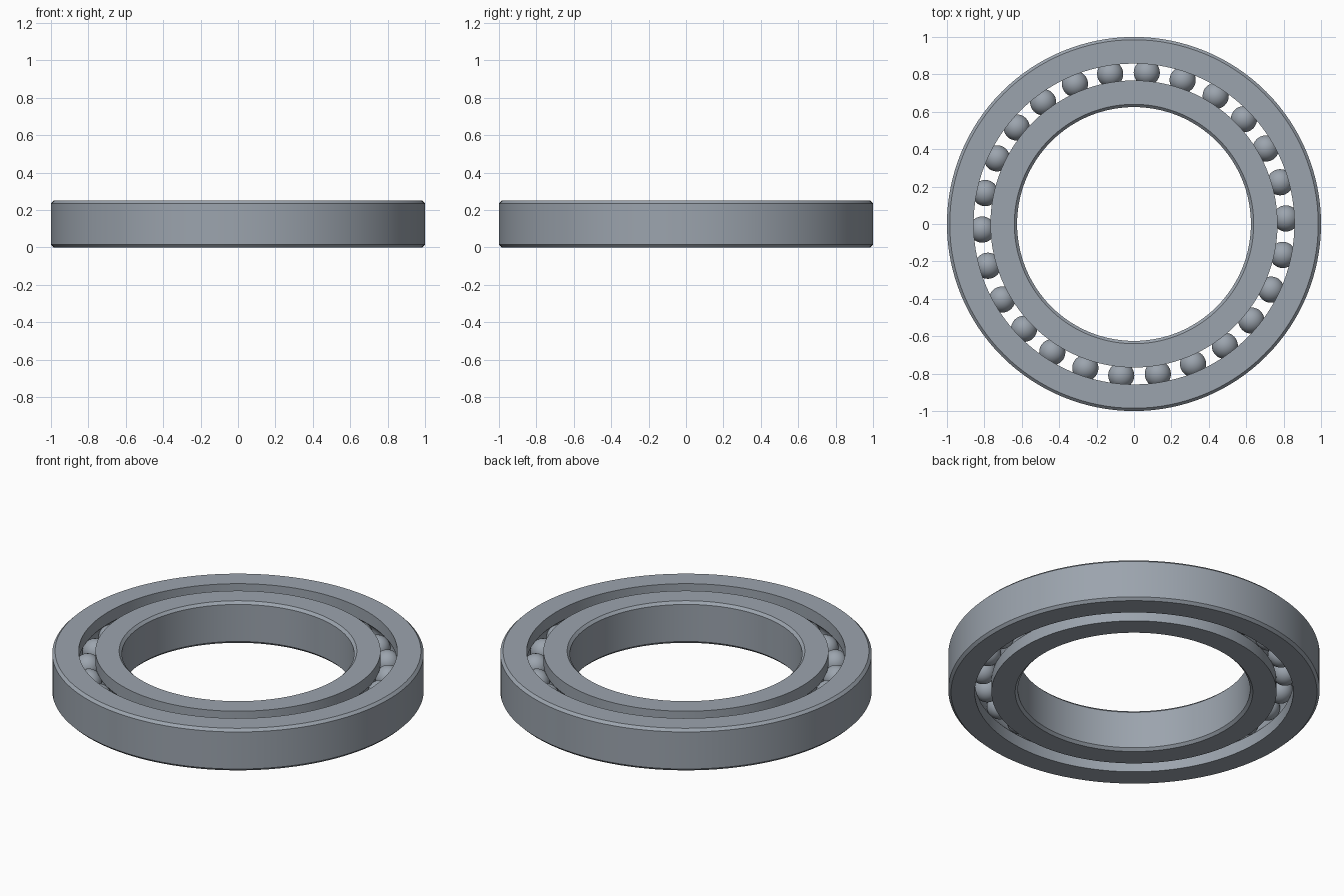
import bpy
import bmesh
from math import acos, cos, sin, pi, radians
from mathutils import Matrix

WIDTH = 0.25          # axial width of both rings
MID = WIDTH / 2
PITCH = 0.8125        # radius of the circle of ball centres
BALL = 0.07
GROOVE = 0.0705       # raceway radius, a hair larger than the balls
GAP = 0.045           # from the pitch circle to each ring wall
CHAMFER = 0.015
BALL_COUNT = 26
FIRST_ANGLE = radians(2.1)
SEGMENTS = 128

if "Cube" in bpy.data.objects:
    bpy.data.objects.remove(bpy.data.objects["Cube"], do_unlink=True)

steel = bpy.data.materials.new("steel grey")
steel.use_nodes = True
colour = (0.33, 0.37, 0.42, 1)
steel.diffuse_color = colour
steel.node_tree.nodes["Principled BSDF"].inputs["Base Color"].default_value = colour


def finish(bm, name):
    """Turn a bmesh into a smooth shaded steel object with sharp edges kept."""
    bmesh.ops.recalc_face_normals(bm, faces=bm.faces)
    mesh = bpy.data.meshes.new(name)
    bm.to_mesh(mesh)
    bm.free()
    mesh.materials.append(steel)
    obj = bpy.data.objects.new(name, mesh)
    bpy.context.collection.objects.link(obj)
    bpy.ops.object.select_all(action='DESELECT')
    obj.select_set(True)
    bpy.context.view_layer.objects.active = obj
    bpy.ops.object.shade_smooth_by_angle(angle=radians(30))
    return obj


def ring(name, plain_radius, side):
    """Lathe a race; side is +1 outside the balls, -1 inside them."""
    wall = PITCH + side * GAP
    edge = plain_radius - side * CHAMFER
    # chamfered plain side, then the wall with its round raceway
    profile = [(wall, 0), (edge, 0), (plain_radius, CHAMFER),
               (plain_radius, WIDTH - CHAMFER), (edge, WIDTH), (wall, WIDTH)]
    half, steps = acos(GAP / GROOVE), 14
    for i in range(steps + 1):
        a = half * (1 - 2 * i / steps)
        profile.append((PITCH + side * GROOVE * cos(a), MID + GROOVE * sin(a)))

    bm = bmesh.new()
    loops = []
    for s in range(SEGMENTS):
        t = 2 * pi * s / SEGMENTS
        loops.append([bm.verts.new((r * cos(t), r * sin(t), z)) for r, z in profile])
    count = len(profile)
    for s, here in enumerate(loops):
        there = loops[(s + 1) % SEGMENTS]
        for i in range(count):
            j = (i + 1) % count
            bm.faces.new((here[i], there[i], there[j], here[j]))
    return finish(bm, name)


# Inner and outer races
ring("outer_ring", 1.0, 1)
ring("inner_ring", 0.625, -1)

# Balls evenly spaced around the raceway
for n in range(BALL_COUNT):
    angle = FIRST_ANGLE + 2 * pi * n / BALL_COUNT
    bm = bmesh.new()
    bmesh.ops.create_uvsphere(
        bm, u_segments=32, v_segments=20, radius=BALL,
        matrix=Matrix.Translation((PITCH * cos(angle), PITCH * sin(angle), MID)))
    finish(bm, f"ball_{n + 1}")
